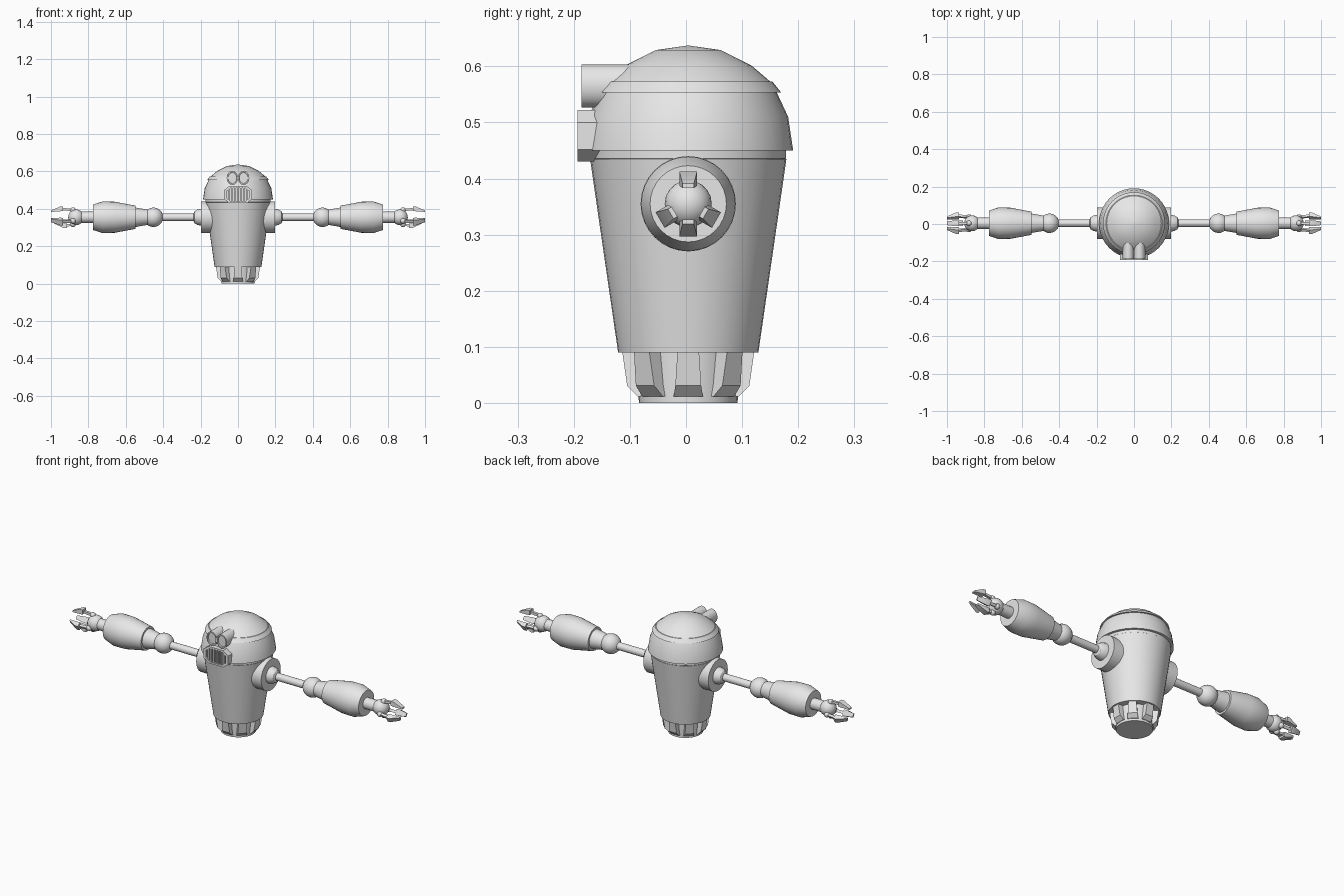
import bpy, bmesh, math
from mathutils import Vector, Matrix

cube = bpy.data.objects.get("Cube")
if cube:
    bpy.data.objects.remove(cube, do_unlink=True)

grey = bpy.data.materials.new("light grey metal")
grey.use_nodes = True
COLOUR = (0.8, 0.8, 0.8, 1)
grey.diffuse_color = COLOUR
grey.node_tree.nodes["Principled BSDF"].inputs["Base Color"].default_value = COLOUR

CY = 0.004          # body axis
ARM_Z = 0.355       # arm height


def finish(name, bm, matrix):
    bmesh.ops.remove_doubles(bm, verts=bm.verts, dist=1e-5)
    bmesh.ops.recalc_face_normals(bm, faces=bm.faces)
    mesh = bpy.data.meshes.new(name)
    bm.to_mesh(mesh)
    bm.free()
    mesh.transform(matrix)
    if matrix.determinant() < 0:
        mesh.flip_normals()
    mesh.materials.append(grey)
    mesh.shade_smooth()
    mesh.set_sharp_from_angle(angle=math.radians(32))
    ob = bpy.data.objects.new(name, mesh)
    bpy.context.collection.objects.link(ob)
    return ob


def loft(name, rings, matrix=Matrix()):
    """Skin a list of equal-length closed rings and cap both ends."""
    bm = bmesh.new()
    rows = [[bm.verts.new(p) for p in ring] for ring in rings]
    n = len(rows[0])
    for a, b in zip(rows, rows[1:]):
        for i in range(n):
            j = (i + 1) % n
            bm.faces.new((a[i], a[j], b[j], b[i]))
    bm.faces.new(rows[0])
    bm.faces.new(rows[-1])
    return finish(name, bm, matrix)


def lathe(name, profile, matrix, sides=32):
    """Turn (radius, height) points about local z."""
    turn = [2 * math.pi * i / sides for i in range(sides)]
    return loft(name, [[(r * math.cos(t), r * math.sin(t), h) for t in turn]
                       for r, h in profile], matrix)


def ball(name, radius, matrix, sides=20):
    bm = bmesh.new()
    bmesh.ops.create_uvsphere(bm, u_segments=sides, v_segments=sides // 2, radius=radius)
    return finish(name, bm, matrix)


def rect(x, u0, u1, w):
    return [(x, -w, u0), (x, w, u0), (x, w, u1), (x, -w, u1)]


# Body, base and head
axis = Matrix.Translation((0, CY, 0))
lathe("base", [(0.088, 0), (0.092, 0.1)], axis)
lathe("body", [(0.125, 0.09), (0.175, 0.435)], axis, 40)
lathe("neck", [(0.168, 0.43), (0.174, 0.436), (0.174, 0.455)], axis, 40)
lathe("head", [(0.187, 0.45), (0.178, 0.51), (0.157, 0.555)], axis, 40)
lathe("dome", [(0.166, 0.553), (0.15, 0.573), (0.146, 0.573), (0.112, 0.602),
               (0.058, 0.629), (0.002, 0.637)], axis, 40)

# Ribs round the base
for i in range(8):
    spin = axis @ Matrix.Rotation(i * math.pi / 4, 4, "Z")
    loft("base_rib", [
        [(0.08, -w, z), (r, -w, z), (r, w, z), (0.08, w, z)]
        for r, w, z in ((0.09, 0.026, 0.012), (0.109, 0.023, 0.031), (0.118, 0.019, 0.095))
    ], spin)

# Eyes: short tubes with a sunken lens
for s, side in ((1, "left"), (-1, "right")):
    m = (Matrix.Translation((s * 0.03, -0.05, 0.565)) @ Matrix.Rotation(math.pi / 2, 4, "X")
         @ Matrix.Diagonal((0.8, 1, 1, 1)))
    lathe(side + "_eye", [(0.038, 0), (0.038, 0.136), (0.031, 0.136), (0.029, 0.13)], m, 24)

# Mouth grille: chamfered frame, recess and bars
outline = [(-0.045, 0.43), (0.045, 0.43), (0.075, 0.452), (0.075, 0.5),
           (0.045, 0.522), (-0.045, 0.522), (-0.075, 0.5), (-0.075, 0.452)]


def mouth_ring(y, k):
    return [(x * k, y, 0.476 + (z - 0.476) * k) for x, z in outline]


loft("mouth_frame", [mouth_ring(-0.12, 1), mouth_ring(-0.193, 1),
                     mouth_ring(-0.193, 0.8), mouth_ring(-0.182, 0.8)])
for i in range(-3, 4):
    x = i * 0.0155
    top = 0.031 if abs(i) == 3 else 0.036
    loft("mouth_bar", [[(x - 0.004, y, 0.476 - top), (x + 0.004, y, 0.476 - top),
                        (x + 0.004, y, 0.476 + top), (x - 0.004, y, 0.476 + top)]
                       for y in (-0.18, -0.191)])

# Arms
for s, side in ((1, "left"), (-1, "right")):
    base = Matrix.Translation((0, CY, ARM_Z)) @ Matrix.Diagonal((s, 1, 1, 1))
    along = base @ Matrix.Rotation(math.pi / 2, 4, "Y")

    def at(x, y=0, z=0):
        return base @ Matrix.Translation((x, y, z))

    lathe(side + "_shoulder_disc", [(0.085, 0.12), (0.085, 0.197)], along)
    lathe(side + "_shoulder_boss", [(0.045, 0.19), (0.042, 0.215), (0.032, 0.232),
                                    (0.02, 0.238)], along, 24)
    lathe(side + "_upper_arm", [(0.02, 0.2), (0.02, 0.43)], along, 20)
    ball(side + "_elbow", 0.052, at(0.452), 24)
    lathe(side + "_forearm_collar", [(0.04, 0.48), (0.054, 0.56)], along, 24)
    lathe(side + "_forearm", [(0.062, 0.548), (0.083, 0.66), (0.084, 0.725),
                              (0.068, 0.776)], along)
    lathe(side + "_wrist", [(0.03, 0.77), (0.03, 0.85)], along, 20)
    ball(side + "_hand", 0.042, at(0.866))

    # Four fingers: knuckle, thin rod and wedge-shaped tip
    for degrees, tip in ((0, 1.0), (120, 1.0), (240, 1.0), (180, 0.98)):
        m = base @ Matrix.Rotation(math.radians(degrees), 4, "X")
        ball(side + "_knuckle", 0.015, m @ Matrix.Translation((0.882, 0, 0.038)), 12)
        loft(side + "_finger_rod", [rect(0.875, 0.032, 0.046, 0.007),
                                    rect(tip - 0.05, 0.038, 0.05, 0.007)], m)
        loft(side + "_finger_tip", [rect(tip - 0.065, 0.034, 0.058, 0.016),
                                    rect(tip - 0.05, 0.032, 0.058, 0.016),
                                    rect(tip, 0.028, 0.036, 0.01)], m)
